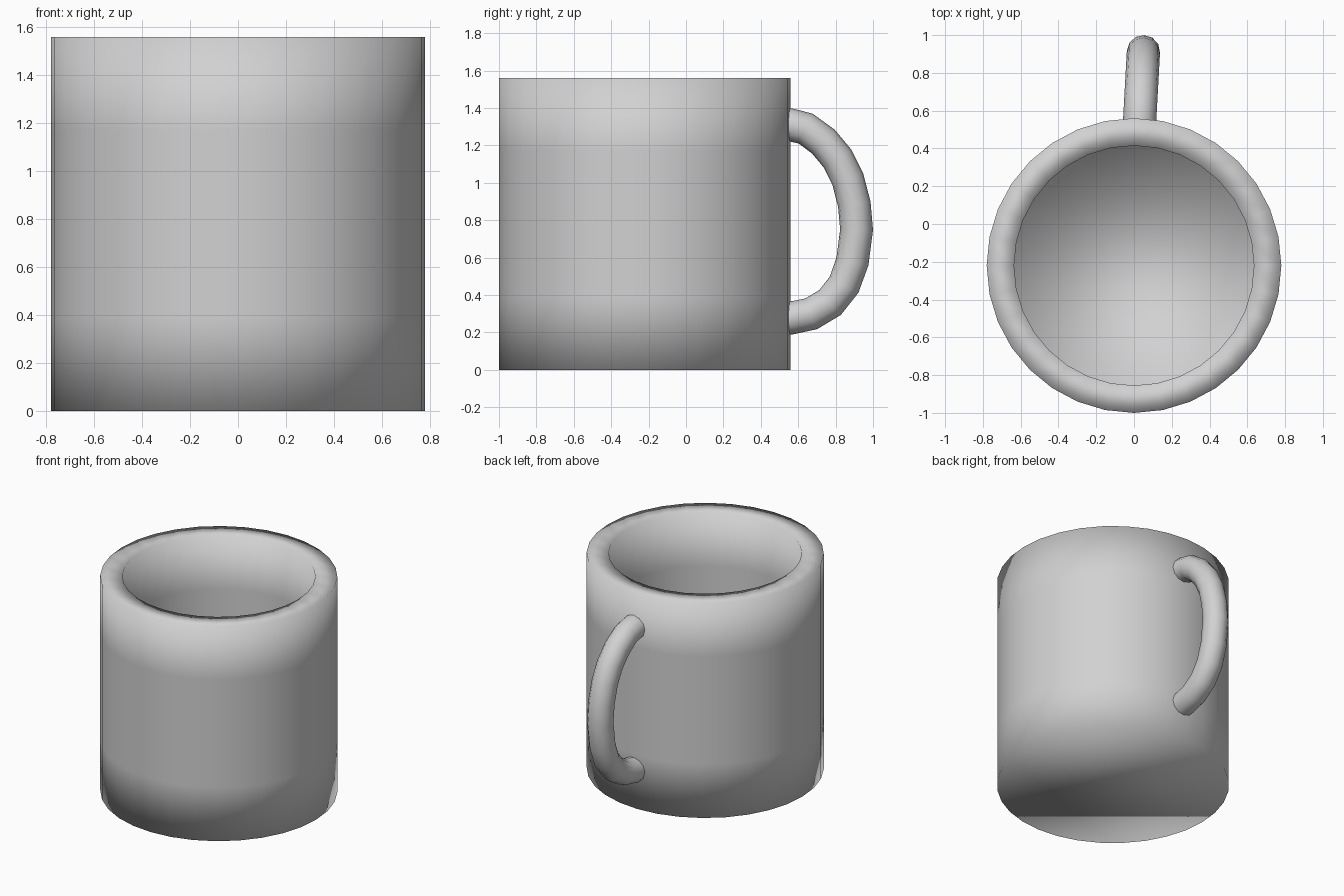
import bpy, bmesh, math

if "Cube" in bpy.data.objects:
    bpy.data.objects.remove(bpy.data.objects["Cube"])

SIDES = 32
CENTRE_Y = -0.22

clay = bpy.data.materials.new("light grey")
clay.diffuse_color = (0.64, 0.64, 0.64, 1)
clay.use_nodes = True
clay.node_tree.nodes["Principled BSDF"].inputs["Base Color"].default_value = clay.diffuse_color

# Mug body: rings (radius, height) from the outer base, over the rim, to the inner floor
profile = [(0.78, 0.0), (0.78, 0.39), (0.78, 1.17), (0.78, 1.56),
           (0.635, 1.56), (0.635, 1.17), (0.635, 0.39), (0.635, 0.145)]
bm = bmesh.new()
rings = []
for r, z in profile:
    rings.append([bm.verts.new((r * math.cos(math.tau * i / SIDES),
                                r * math.sin(math.tau * i / SIDES) + CENTRE_Y, z))
                  for i in range(SIDES)])
for a, b in zip(rings, rings[1:]):
    for i in range(SIDES):
        j = (i + 1) % SIDES
        bm.faces.new((a[i], a[j], b[j], b[i]))
bm.faces.new(rings[0][::-1])   # underside
bm.faces.new(rings[-1])        # inner floor
for f in bm.faces:
    f.smooth = True
mesh = bpy.data.meshes.new("mug_body")
bm.to_mesh(mesh)
bm.free()
mesh.materials.append(clay)
body = bpy.data.objects.new("mug_body", mesh)
bpy.context.collection.objects.link(body)

# Handle: round tube along a slightly skewed arc, both ends sunk into the wall
path = [(0.50, 1.312), (0.56, 1.31), (0.64, 1.29), (0.735, 1.22), (0.81, 1.13),
        (0.865, 1.02), (0.90, 0.885), (0.912, 0.75), (0.89, 0.58), (0.845, 0.455),
        (0.77, 0.36), (0.67, 0.30), (0.56, 0.277), (0.50, 0.275)]
curve = bpy.data.curves.new("handle", 'CURVE')
curve.dimensions = '3D'
curve.bevel_depth = 0.088
curve.bevel_resolution = 4
curve.use_fill_caps = True
spline = curve.splines.new('POLY')
spline.points.add(len(path) - 1)
for p, (y, z) in zip(spline.points, path):
    p.co = (0.03 + 0.055 * (y - 0.55), y, z, 1)
spline.use_smooth = True
curve.materials.append(clay)
handle = bpy.data.objects.new("handle", curve)
bpy.context.collection.objects.link(handle)
bpy.context.view_layer.objects.active = handle
handle.select_set(True)
bpy.ops.object.convert(target='MESH')
